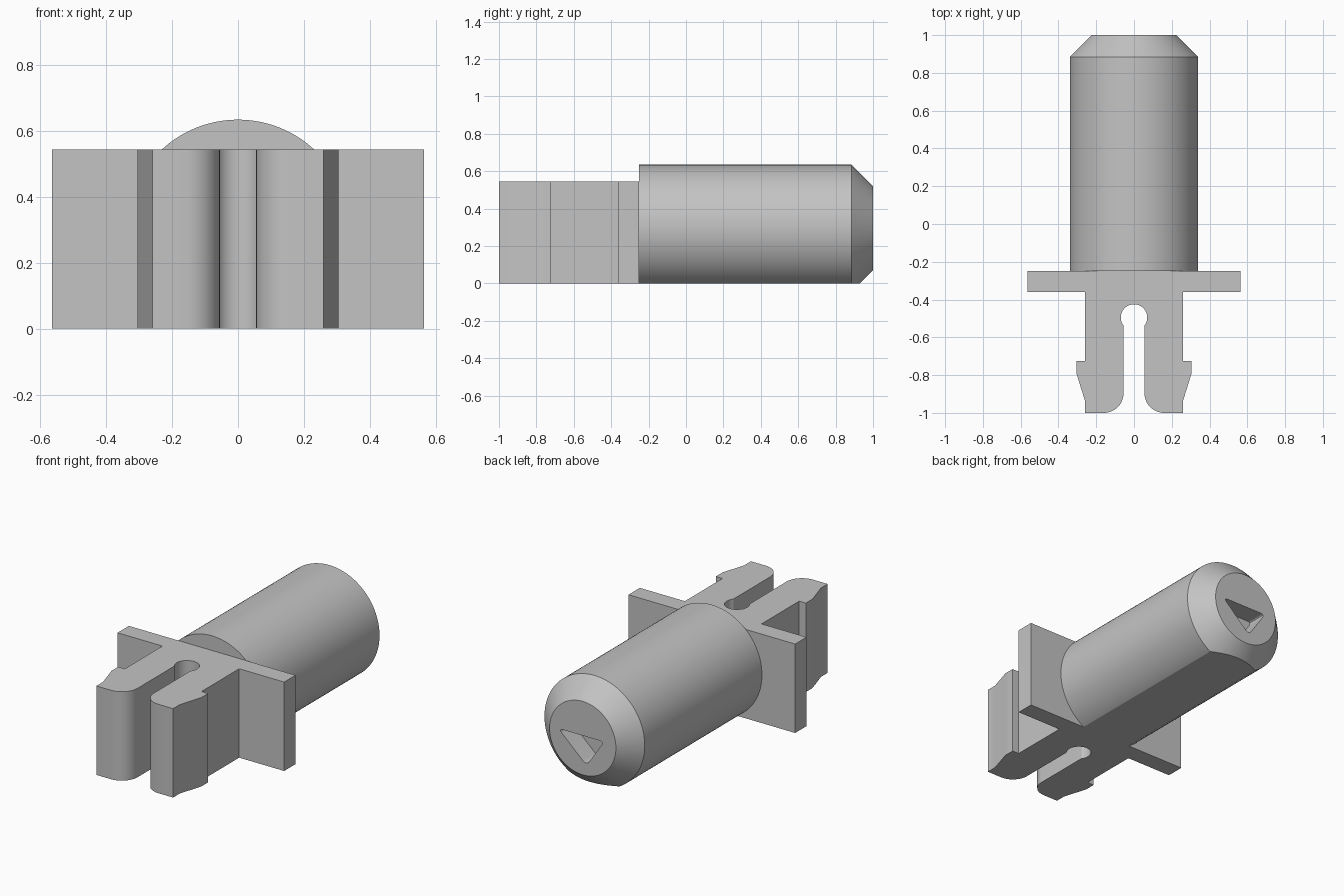
import bpy, bmesh, math
from mathutils import Matrix, Vector

cube = bpy.data.objects.get("Cube")
if cube:
    bpy.data.objects.remove(cube, do_unlink=True)

grey = bpy.data.materials.new("light_grey")
grey.use_nodes = True
grey.diffuse_color = (0.55, 0.55, 0.55, 1)
grey.node_tree.nodes["Principled BSDF"].inputs["Base Color"].default_value = (0.55, 0.55, 0.55, 1)

HEIGHT = 0.545      # clip and flange height
AXIS_Z = 0.295      # height of the barrel axis
RADIUS = 0.34


def arc(cx, cy, r, start, end, steps=12):
    angles = [math.radians(start + (end - start) * i / steps) for i in range(steps + 1)]
    return [(cx + r * math.cos(a), cy + r * math.sin(a)) for a in angles]


def finish(name, bm):
    bmesh.ops.recalc_face_normals(bm, faces=bm.faces)
    mesh = bpy.data.meshes.new(name)
    bm.to_mesh(mesh)
    bm.free()
    mesh.materials.append(grey)
    obj = bpy.data.objects.new(name, mesh)
    bpy.context.collection.objects.link(obj)
    return obj


def prism(name, points, offset):
    """Extrude a closed outline of 3D points along offset."""
    bm = bmesh.new()
    face = bm.faces.new([bm.verts.new(p) for p in points])
    result = bmesh.ops.extrude_face_region(bm, geom=[face], use_keep_orig=True)
    moved = [v for v in result["geom"] if isinstance(v, bmesh.types.BMVert)]
    bmesh.ops.translate(bm, verts=moved, vec=offset)
    return finish(name, bm)


def select_only(obj):
    bpy.ops.object.select_all(action='DESELECT')
    obj.select_set(True)
    bpy.context.view_layer.objects.active = obj


def smooth(obj):
    select_only(obj)
    bpy.ops.object.shade_smooth_by_angle(angle=math.radians(25))


# Split snap clip with keyhole slot, barbs and cross flange: one mirrored plan
half = arc(0, -0.495, 0.07, 90, -38)
half += arc(0.16, -0.895, 0.105, 180, 270)
half += [(0.26, -1), (0.26, -0.935), (0.305, -0.79), (0.305, -0.725),
         (0.26, -0.725), (0.26, -0.36), (0.565, -0.36), (0.565, -0.25)]
plan = half + [(-x, y) for x, y in reversed(half[1:])]
clip = prism("snap_clip_and_flange", [(x, y, 0) for x, y in plan], (0, 0, HEIGHT))
smooth(clip)

# Barrel: revolved rings with a chamfered end and a flat underside
bm = bmesh.new()
rings = []
for y, r in ((-0.25, RADIUS), (0.885, RADIUS), (1, 0.225)):
    rings.append([bm.verts.new((x, y, z)) for x, z in arc(0, AXIS_Z, r, 0, 360, 96)[:-1]])
for a, b in zip(rings, rings[1:]):
    for i in range(len(a)):
        j = (i + 1) % len(a)
        bm.faces.new((a[i], a[j], b[j], b[i]))
bm.faces.new(rings[0])
bm.faces.new(rings[-1])
bmesh.ops.bisect_plane(bm, geom=bm.verts[:] + bm.edges[:] + bm.faces[:],
                       plane_co=(0, 0, 0), plane_no=(0, 0, -1), clear_outer=True)
bmesh.ops.holes_fill(bm, edges=[e for e in bm.edges if e.is_boundary], sides=0)
barrel = finish("barrel", bm)

# Rounded triangular pocket in the end face
corners = [Vector(p) for p in ((0.165, 0.015), (-0.145, 0.015), (-0.025, -0.16))]
outline = []
for i, corner in enumerate(corners):
    before = corner + (corners[i - 1] - corner).normalized() * 0.035
    after = corner + (corners[(i + 1) % 3] - corner).normalized() * 0.035
    for k in range(7):
        t = k / 6
        outline.append(before * (1 - t) ** 2 + corner * 2 * t * (1 - t) + after * t ** 2)
cutter = prism("pocket_cutter", [(p.x, 0.88, AXIS_Z + p.y) for p in outline], (0, 0.2, 0))
cutter.hide_render = True
pocket = barrel.modifiers.new("pocket", 'BOOLEAN')
pocket.operation = 'DIFFERENCE'
pocket.solver = 'EXACT'
pocket.object = cutter
select_only(barrel)
bpy.ops.object.modifier_apply(modifier=pocket.name)
bpy.data.objects.remove(cutter, do_unlink=True)
smooth(barrel)
